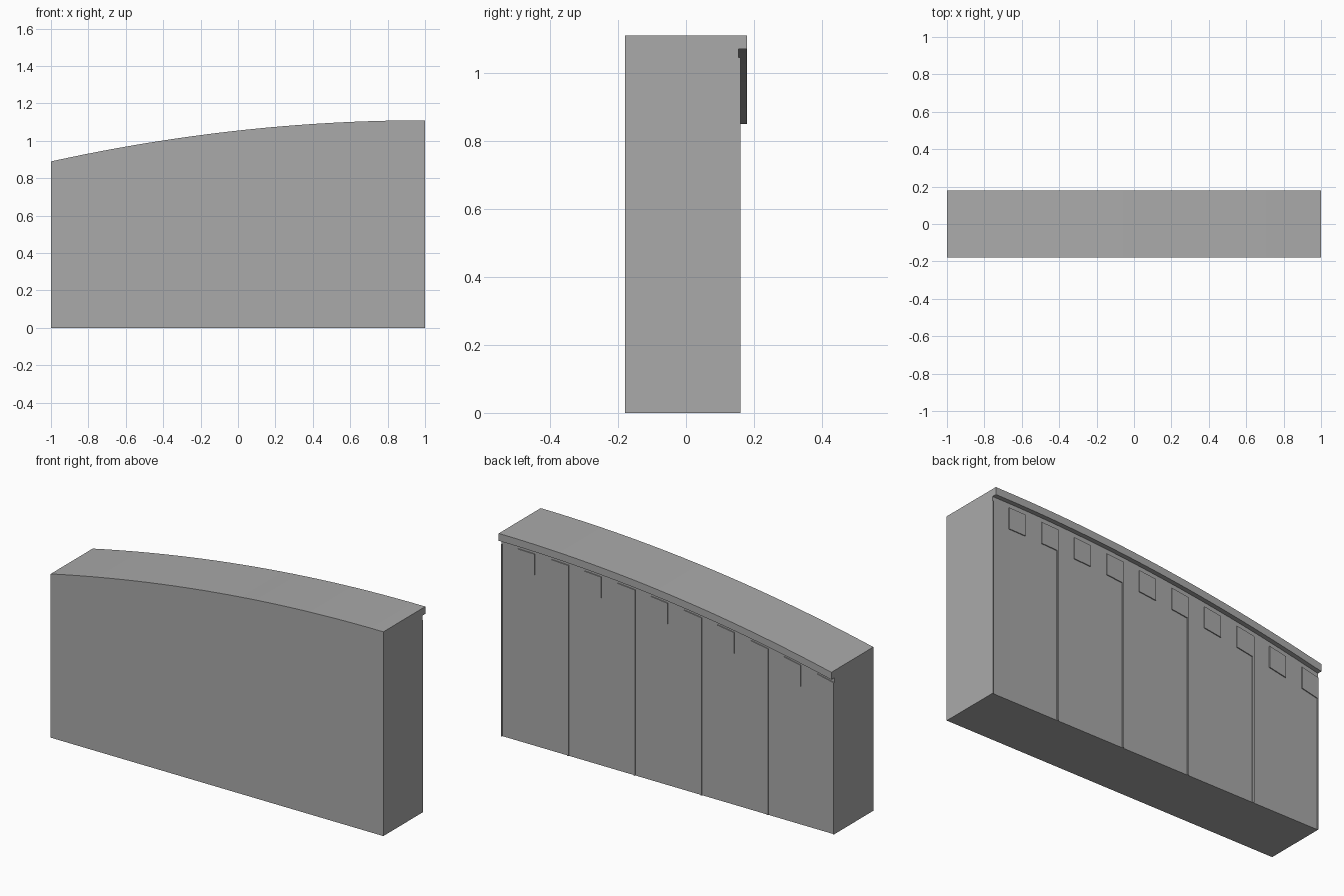
import bpy, bmesh, math

if "Cube" in bpy.data.objects:
    bpy.data.objects.remove(bpy.data.objects["Cube"])

# One plain colour for the whole piece
grey = bpy.data.materials.new("plain_grey")
grey.diffuse_color = (0.4, 0.4, 0.4, 1)
grey.use_nodes = True
grey.node_tree.nodes["Principled BSDF"].inputs["Base Color"].default_value = grey.diffuse_color

FRONT, BACK, LIP, PLATE = -0.18, 0.155, 0.18, 0.16


def crown(x):
    """Height of the curved top: flat at the right end, falling to the left."""
    return 1.11 - 0.055 * (1 - x) ** 2


def sweep(name, x0, x1, section, steps):
    """Sweep a (y, z) cross-section, which may change with x, along x."""
    bm = bmesh.new()
    rings = []
    for i in range(steps + 1):
        x = x0 + (x1 - x0) * i / steps
        rings.append([bm.verts.new((x, y, z)) for y, z in section(x)])
    n = len(rings[0])
    for a, b in zip(rings, rings[1:]):
        for k in range(n):
            bm.faces.new((a[k], a[(k + 1) % n], b[(k + 1) % n], b[k]))
    bm.faces.new(rings[0])
    bm.faces.new(rings[-1])
    bmesh.ops.recalc_face_normals(bm, faces=bm.faces)
    # Smooth along the curve, sharp at the corners
    for f in bm.faces:
        f.smooth = True
    for e in bm.edges:
        e.smooth = e.calc_face_angle(0) < math.radians(30)
    mesh = bpy.data.meshes.new(name)
    bm.to_mesh(mesh)
    bm.free()
    mesh.materials.append(grey)
    obj = bpy.data.objects.new(name, mesh)
    bpy.context.collection.objects.link(obj)
    return obj


def plate(name, x0, x1, top, bottom):
    """Thin raised plate on the back wall; drops are measured from the crown."""
    def section(x):
        t = crown(x) - top
        b = 0 if bottom is None else crown(x) - bottom
        return [(BACK, b), (PLATE, b), (PLATE, t), (BACK, t)]
    return sweep(name, x0, x1, section, 4)


# Wall with a coping lip overhanging the back
def wall_section(x):
    t = crown(x)
    return [(FRONT, 0), (BACK, 0), (BACK, t - 0.04),
            (LIP, t - 0.04), (LIP, t), (FRONT, t)]


sweep("wall_with_lip", -1, 1, wall_section, 40)

# Narrow vertical battens, half width at both ends
for i in range(6):
    x = -1 + 0.4 * i
    plate("batten", max(-1, x - 0.005), min(1, x + 0.005), 0.065, None)

# Row of square blocks under the lip; every second one meets a batten
for i in range(10):
    x = -1 + 0.2 * i
    plate("square_block", x + (0.005 if i % 2 == 0 else 0), x + 0.1, 0.065, 0.18)
